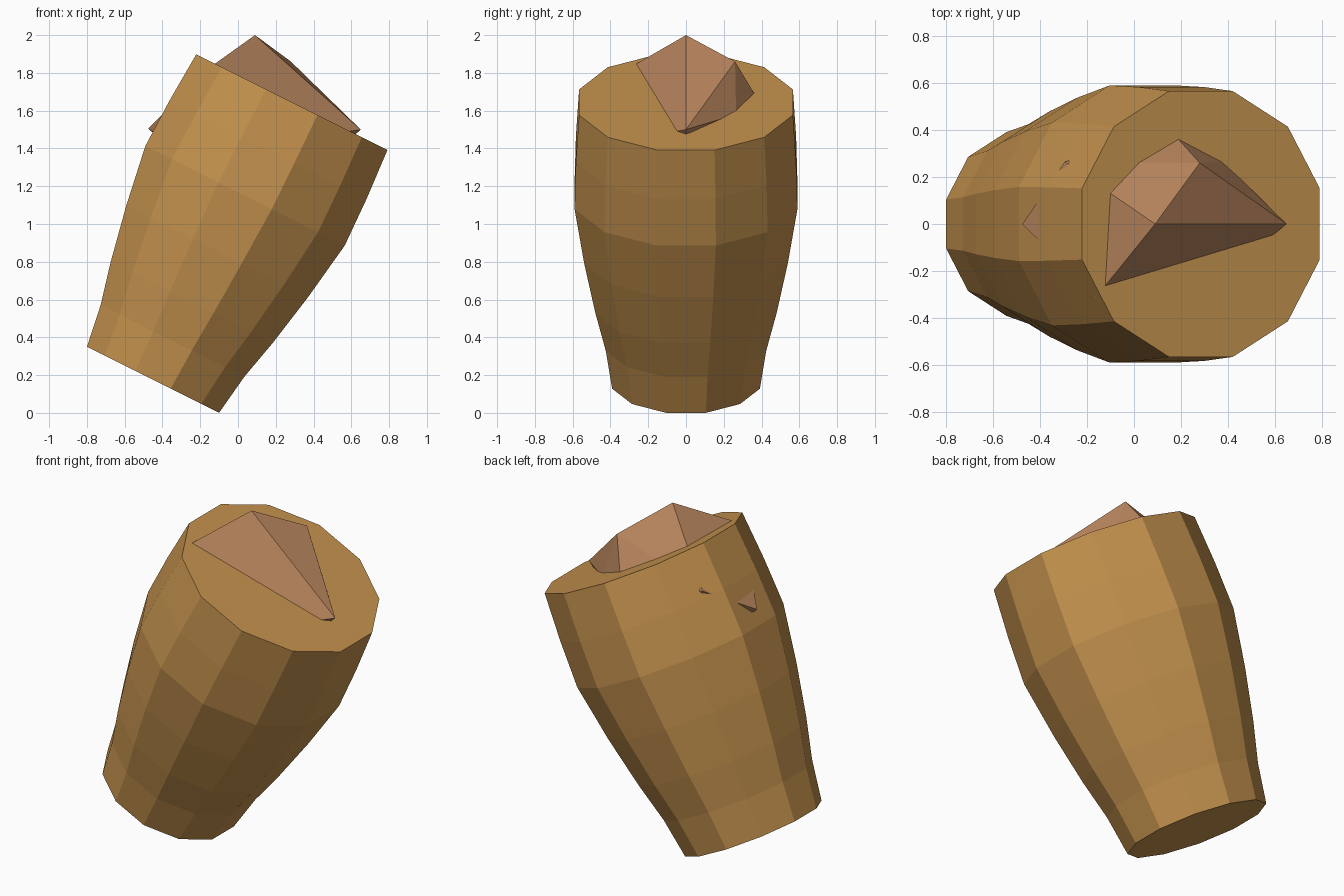
import bpy, bmesh, math
from mathutils import Matrix, Vector

if "Cube" in bpy.data.objects:
    bpy.data.objects.remove(bpy.data.objects["Cube"])


def material(name, rgb):
    m = bpy.data.materials.new(name)
    m.diffuse_color = (*rgb, 1)
    m.use_nodes = True
    m.node_tree.nodes["Principled BSDF"].inputs["Base Color"].default_value = m.diffuse_color
    return m


def finish(bm, name, mat):
    bmesh.ops.recalc_face_normals(bm, faces=bm.faces)
    me = bpy.data.meshes.new(name)
    bm.to_mesh(me)
    bm.free()
    me.materials.append(mat)
    ob = bpy.data.objects.new(name, me)
    bpy.context.collection.objects.link(ob)
    return ob


tan = material("tan wood", (0.55, 0.285, 0.075))
clay = material("pinkish brown", (0.46, 0.225, 0.105))

# Tapered twelve-sided body: (distance along the axis, half width across flats)
SIDES = 12
PROFILE = [(0, 0.391), (0.23, 0.425), (0.46, 0.48), (0.761, 0.539),
           (1.09, 0.59), (1.363, 0.583), (1.643, 0.566)]
bm = bmesh.new()
rings = []
for h, flat in PROFILE:
    r = flat / math.cos(math.pi / SIDES)
    angles = [(i + 0.5) * math.tau / SIDES for i in range(SIDES)]
    rings.append([bm.verts.new((r * math.cos(a), r * math.sin(a), h)) for a in angles])
for low, high in zip(rings, rings[1:]):
    for i in range(SIDES):
        j = (i + 1) % SIDES
        bm.faces.new((low[i], low[j], high[j], high[i]))
bm.faces.new(rings[0][::-1])
bm.faces.new(rings[-1])
tilt = Matrix.Translation((-0.45, 0, 0.175)) @ Matrix.Rotation(math.atan(0.5), 4, 'Y')
bm.transform(tilt)
finish(bm, "body", tan)

# Faceted lump set into the top, its corners just breaking the wall
CORNERS = [(0.09, 0, 2.0), (0.65, 0, 1.5), (-0.475, 0, 1.505),
           (0.28, 0.26, 1.86), (-0.295, 0.265, 1.67), (0.154, 0.40, 1.626),
           (0.38, 0.265, 1.58), (-0.162, -0.312, 1.82), (0.45, -0.16, 1.47),
           (0, -0.3, 1.2), (0, 0.3, 1.2), (0.09, 0, 1.0)]
bm = bmesh.new()
for c in CORNERS:
    bm.verts.new(c)
bmesh.ops.convex_hull(bm, input=bm.verts[:])
finish(bm, "lump", clay)
